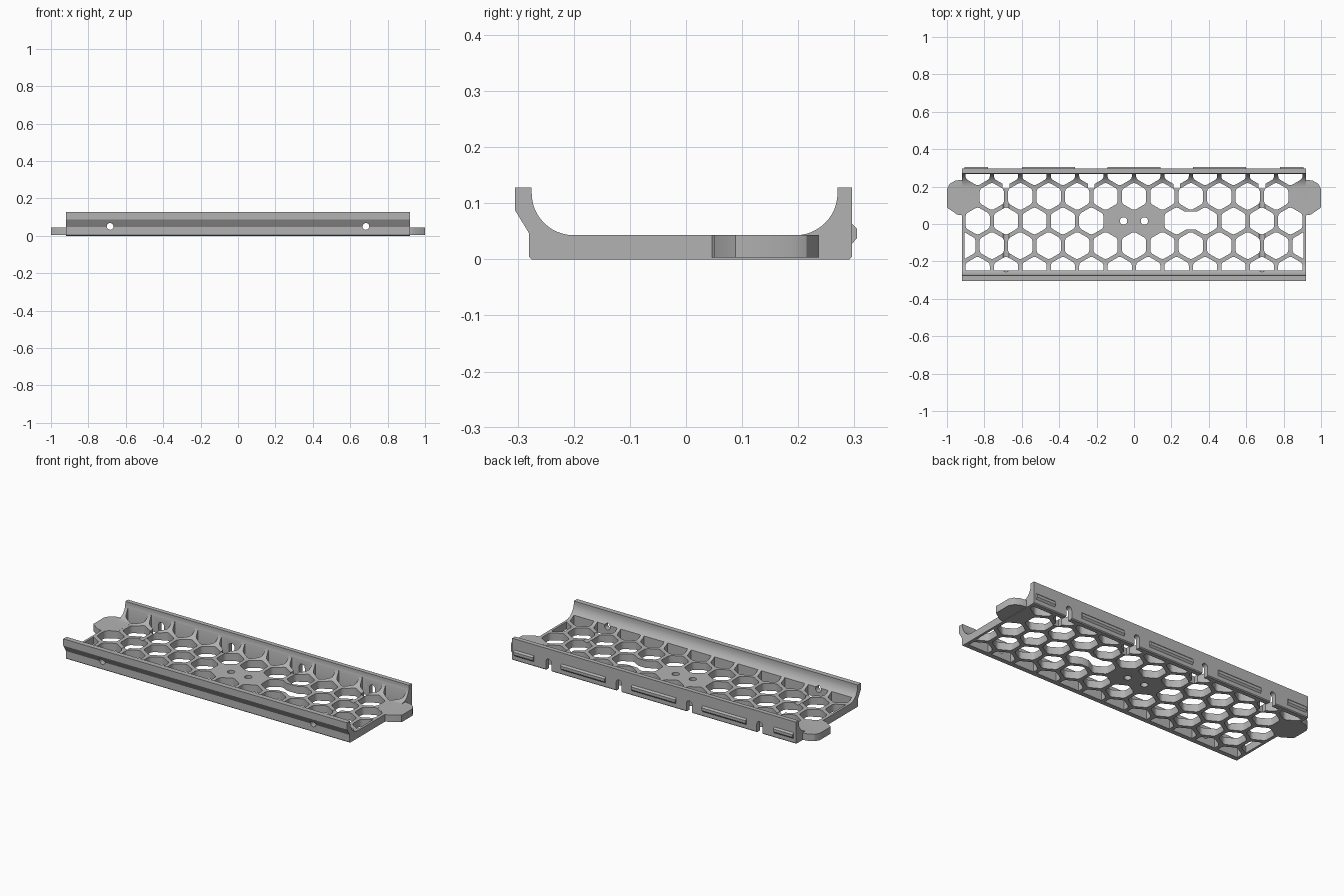
import bpy, bmesh, math

cube = bpy.data.objects.get("Cube")
if cube:
    bpy.data.objects.remove(cube, do_unlink=True)

grey = bpy.data.materials.new("plain grey")
grey.use_nodes = True
COLOUR = (0.45, 0.45, 0.45, 1)
grey.diffuse_color = COLOUR
grey.node_tree.nodes["Principled BSDF"].inputs["Base Color"].default_value = COLOUR

PITCH = 0.152
ROW = PITCH * 0.866
ROW_Y = 0.016
HALF = 0.92
FLOOR = 0.043


def add_object(name, bm):
    bmesh.ops.recalc_face_normals(bm, faces=bm.faces)
    mesh = bpy.data.meshes.new(name)
    bm.to_mesh(mesh)
    bm.free()
    mesh.materials.append(grey)
    ob = bpy.data.objects.new(name, mesh)
    bpy.context.collection.objects.link(ob)
    return ob


def prism(bm, points, direction):
    """Extrude a closed outline of 3D points along a direction."""
    face = bm.faces.new([bm.verts.new(p) for p in points])
    ext = bmesh.ops.extrude_face_region(bm, geom=[face])
    verts = [g for g in ext["geom"] if isinstance(g, bmesh.types.BMVert)]
    bmesh.ops.translate(bm, verts=verts, vec=direction)


def box(bm, x0, x1, y0, y1, z0, z1):
    prism(bm, [(x0, y0, z0), (x1, y0, z0), (x1, y1, z0), (x0, y1, z0)], (0, 0, z1 - z0))


def boolean(target, tool, operation):
    """Apply a boolean and remove the tool."""
    mod = target.modifiers.new("cut", "BOOLEAN")
    mod.operation, mod.solver, mod.object = operation, "EXACT", tool
    bpy.context.view_layer.update()
    graph = bpy.context.evaluated_depsgraph_get()
    mesh = bpy.data.meshes.new_from_object(target.evaluated_get(graph))
    target.modifiers.clear()
    target.data = mesh
    bpy.data.objects.remove(tool, do_unlink=True)


def arc(cy, cz, r, start, end, n=12):
    steps = [math.radians(start + (end - start) * i / n) for i in range(n + 1)]
    return [(cy + r * math.cos(a), cz + r * math.sin(a)) for a in steps]


# Trough cross-section with filleted walls
outline = [(-0.275, 0), (0.291, 0), (0.296, 0.005), (0.296, 0.128), (0.27, 0.128)]
outline += arc(0.195, FLOOR + 0.075, 0.075, 0, -90)
outline += arc(-0.2, FLOOR + 0.075, 0.075, -90, -180)
outline += [(-0.275, 0.128), (-0.305, 0.128), (-0.305, 0.088), (-0.28, 0.047), (-0.28, 0.005)]
bm = bmesh.new()
prism(bm, [(-HALF, y, z) for y, z in outline], (2 * HALF, 0, 0))
tray = add_object("tray", bm)

# Mounting ears at both ends
ear = [(0.84, 0.2), (0.915, 0.237), (0.955, 0.232), (0.985, 0.215), (1, 0.188),
       (1, 0.088), (0.945, 0.05), (0.91, 0.045), (0.84, 0.1)]
bm = bmesh.new()
for side in (-1, 1):
    prism(bm, [(side * x, y, 0.003) for x, y in ear], (0, 0, FLOOR - 0.0025))
boolean(tray, add_object("ears", bm), "UNION")

# Honeycomb openings, clipped to the frame
bm = bmesh.new()
for row in range(-2, 3):
    shift = 0.5 if row % 2 == 0 else 0
    for col in range(-6, 7):
        cx, cy = (col + shift) * PITCH, ROW_Y + row * ROW
        is_plate = row == 0 and abs(cx) < PITCH
        is_ear = row == 1 and abs(col) == 6
        if is_plate or is_ear or abs(cx) > HALF:
            continue
        corners = [math.radians(30 + 60 * i) for i in range(6)]
        prism(bm, [(cx + 0.075 * math.cos(a), cy + 0.075 * math.sin(a), -0.1)
                   for a in corners], (0, 0, 0.4))
uprights = [e for e in bm.edges if abs(e.verts[0].co.z - e.verts[1].co.z) > 0.3]
bmesh.ops.bevel(bm, geom=uprights, offset=0.012, segments=2, profile=0.5, affect="EDGES")
holes = add_object("honeycomb_cutter", bm)
bm = bmesh.new()
box(bm, -0.906, 0.906, -0.248, 0.267, -0.05, 0.25)
boolean(holes, add_object("frame_cutter", bm), "INTERSECT")
boolean(tray, holes, "DIFFERENCE")

# Cable opening joining two cells beside the centre plate
bm = bmesh.new()
box(bm, 1.5 * PITCH - 0.02, 2.5 * PITCH + 0.01, -0.03, 0.068, -0.1, 0.3)
boolean(tray, add_object("cable_cutter", bm), "DIFFERENCE")


def circle(r, n=20):
    return [(r * math.cos(math.tau * i / n), r * math.sin(math.tau * i / n)) for i in range(n)]


# Screw holes in the centre plate and driver holes through the front wall
bm = bmesh.new()
for side in (-1, 1):
    prism(bm, [(side * 0.056 + u, ROW_Y + v, -0.1) for u, v in circle(0.02)], (0, 0, 0.3))
    prism(bm, [(side * 4.5 * PITCH + u, -0.4, 0.05 + v) for u, v in circle(0.018)], (0, 0.6, 0))
boolean(tray, add_object("screw_cutter", bm), "DIFFERENCE")

# Round-topped notches in the back wall
bm = bmesh.new()
for k in (-4.5, -1.5, 1.5, 4.5):
    notch = [(-0.018, -0.1), (0.018, -0.1)] + arc(0, 0.05, 0.018, 0, 180)
    prism(bm, [(k * PITCH + u, 0.19, v) for u, v in notch], (0, 0.3, 0))
boolean(tray, add_object("notch_cutter", bm), "DIFFERENCE")

# Clip ridges along the back wall
bm = bmesh.new()
ridge = [(0.29, 0.028), (0.296, 0.028), (0.305, 0.038), (0.305, 0.054), (0.296, 0.063), (0.29, 0.063)]
for x0, x1 in ((-0.905, -0.78), (-0.6, -0.315), (-0.143, 0.143), (0.315, 0.6), (0.78, 0.905)):
    prism(bm, [(x0, y, z) for y, z in ridge], (x1 - x0, 0, 0))
ridges = add_object("clip_ridges", bm)

# Smooth fillets, crisp edges
bpy.ops.object.select_all(action="DESELECT")
for ob in (tray, ridges):
    ob.select_set(True)
bpy.context.view_layer.objects.active = tray
bpy.ops.object.shade_smooth_by_angle(angle=math.radians(30))
